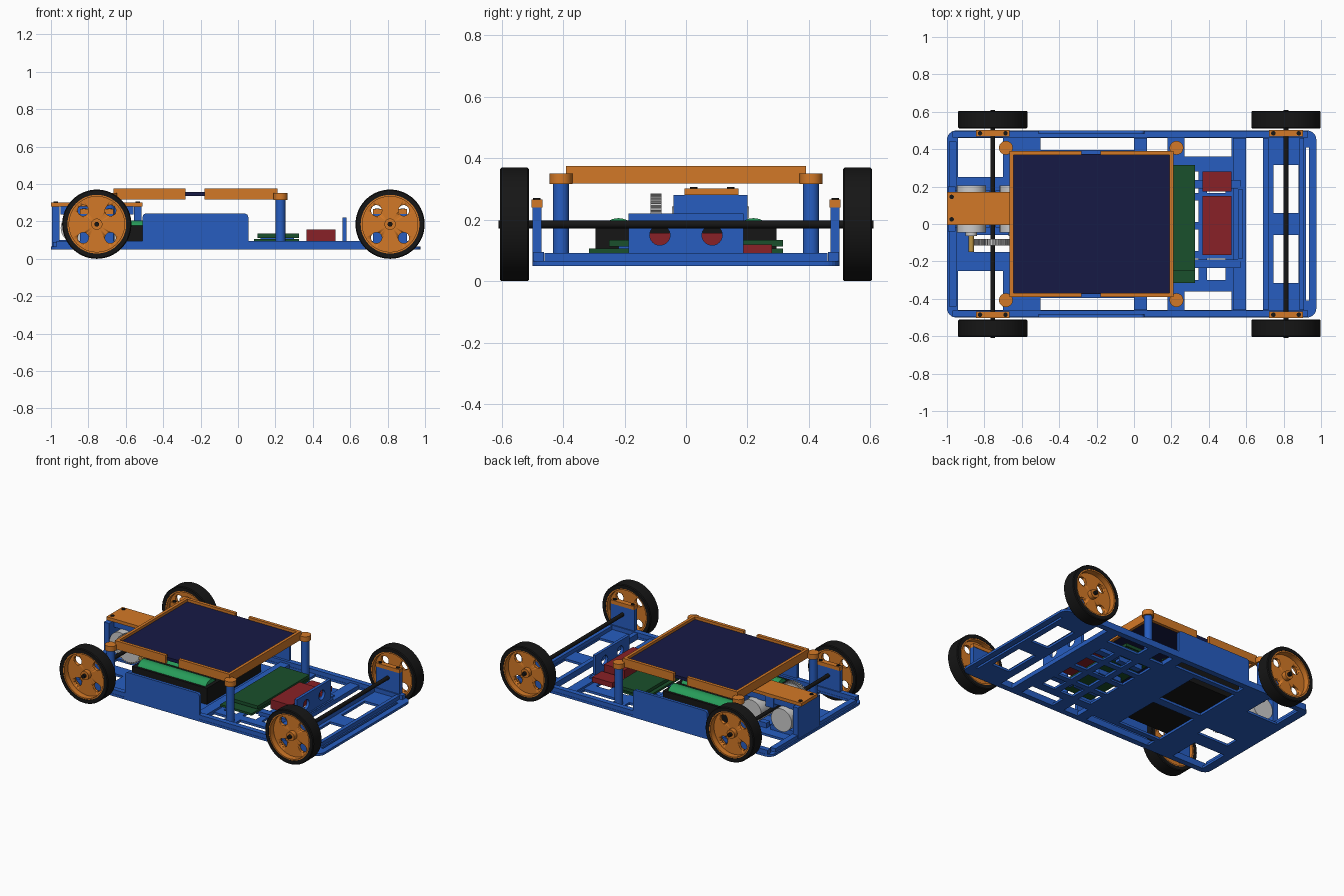
import bpy, bmesh, math
from mathutils import Matrix

if "Cube" in bpy.data.objects:
    bpy.data.objects.remove(bpy.data.objects["Cube"])


def material(name, c):
    m = bpy.data.materials.new(name)
    m.diffuse_color = (*c, 1)
    m.use_nodes = True
    m.node_tree.nodes["Principled BSDF"].inputs["Base Color"].default_value = m.diffuse_color
    return m


BLUE = material("blue", (0.02, 0.11, 0.53))
ORANGE = material("orange", (0.65, 0.19, 0.02))
BLACK = material("black", (0.008, 0.008, 0.008))
NAVY = material("navy", (0.008, 0.01, 0.06))
GREEN = material("board_green", (0.01, 0.08, 0.025))
CELL = material("cell_green", (0.02, 0.33, 0.1))
RED = material("red", (0.25, 0.015, 0.02))
BRASS = material("brass", (0.5, 0.3, 0.06))


def finish(name, bm, mat=None, smooth=False):
    bmesh.ops.recalc_face_normals(bm, faces=bm.faces)
    me = bpy.data.meshes.new(name)
    bm.to_mesh(me)
    bm.free()
    ob = bpy.data.objects.new(name, me)
    bpy.context.collection.objects.link(ob)
    if mat:
        me.materials.append(mat)
    if smooth:
        bpy.ops.object.select_all(action='DESELECT')
        bpy.context.view_layer.objects.active = ob
        ob.select_set(True)
        bpy.ops.object.shade_smooth_by_angle()
    return ob


def boxes(name, items, mat=None):
    """Each item is x0, x1, y0, y1, z0, z1."""
    bm = bmesh.new()
    for x0, x1, y0, y1, z0, z1 in items:
        bmesh.ops.create_cube(bm, size=1, matrix=Matrix.Translation(((x0+x1)/2, (y0+y1)/2, (z0+z1)/2))
                              @ Matrix.Diagonal((x1-x0, y1-y0, z1-z0, 1)))
    return finish(name, bm, mat)


def cyls(name, axis, items, mat=None, n=32):
    """Each item is centre, radius, length along the axis."""
    rot = {'x': Matrix.Rotation(math.pi/2, 4, 'Y'), 'y': Matrix.Rotation(math.pi/2, 4, 'X'),
           'z': Matrix.Identity(4)}[axis]
    bm = bmesh.new()
    for c, r, d in items:
        bmesh.ops.create_cone(bm, cap_ends=True, segments=n, radius1=r, radius2=r, depth=d,
                              matrix=Matrix.Translation(c) @ rot)
    return finish(name, bm, mat, True)


def lathe(name, profile, mat, n=64):
    bm = bmesh.new()
    rings = [[bm.verts.new((r*math.cos(a), y, r*math.sin(a))) for r, y in profile]
             for a in (2*math.pi*i/n for i in range(n))]
    k = len(profile)
    for i in range(n):
        a, b = rings[i], rings[(i+1) % n]
        for j in range(k):
            bm.faces.new((a[j], a[(j+1) % k], b[(j+1) % k], b[j]))
    return finish(name, bm, mat, True)


def modify(ob, kind, **kw):
    m = ob.modifiers.new(kind, kind)
    for key, v in kw.items():
        setattr(m, key, v)
    bpy.context.view_layer.objects.active = ob
    bpy.ops.object.modifier_apply(modifier=m.name)


def cut(ob, cutter):
    cutter.hide_render = True
    modify(ob, 'BOOLEAN', operation='DIFFERENCE', solver='EXACT', object=cutter)
    bpy.data.objects.remove(cutter)


def rounded(ob, axis, width):
    """Bevels only the edges that run along the axis."""
    bm = bmesh.new()
    bm.from_mesh(ob.data)
    es = [e for e in bm.edges if abs((e.verts[0].co-e.verts[1].co).normalized()[axis]) > .9
          and (axis == 2 or e.verts[0].co.z > .1)]
    bmesh.ops.bevel(bm, geom=es, offset=width, segments=6, profile=.5, affect='EDGES')
    bm.to_mesh(ob.data)
    bm.free()


# Floor plate with windows
plate = boxes("chassis_plate", [(-1, .975, -.5, .5, .05, .066)], BLUE)
rounded(plate, 2, .05)
holes = [(.6, .69, -.46, .46), (.92, .935, -.41, .41), (-.88, -.64, -.15, -.06)]
for x0, x1, y0, y1 in [(-.94, -.70, .25, .46), (-.5, 0, .395, .46), (.07, .18, .36, .46), (.27, .52, .36, .46),
                       (-.51, -.18, .03, .36), (.745, .88, .06, .315)]:
    holes += [(x0, x1, y0, y1), (x0, x1, -y1, -y0)]
for i in range(3):
    for j in range(4):
        x, y = .10+.145*i, -.30+.155*j
        holes.append((x, x+.10, y, y+.115))
cut(plate, boxes("window_cutter", [(*h, 0, .2) for h in holes]))

# Stiffening rails and cross bars
boxes("side_rails", [(-.97, .93, s*.48-.018, s*.48+.018, .06, .095) for s in (-1, 1)], BLUE)
boxes("cross_bars", [(.69, .72, -.46, .46, .06, .092), (.885, .91, -.46, .46, .06, .092),
                     (.53, .60, -.46, .46, .06, .08), (-.99, -.95, -.44, .44, .06, .09),
                     (.0, .07, -.46, .46, .06, .08), (.32, .57, -.235, -.19, .06, .09),
                     (.32, .57, .19, .235, .06, .09)], BLUE)

# Tall side walls
for s in (-1, 1):
    w = boxes("side_wall", [(-.51, .055, s*.49-.01, s*.49+.01, .052, .242)], BLUE)
    rounded(w, 1, .02)

# Axles, bearing posts and caps
AX = (-.755, .813)
cyls("axles", 'y', [((x, 0, .185), .013, 1.22) for x in AX], BLACK)
for x in AX:
    for s in (-1, 1):
        boxes("bearing_post", [(x-.09, x+.09, s*.485-.015, s*.485+.015, .055, .24)], BLUE)
        boxes("bearing_cap", [(x-.09, x+.09, s*.485-.018, s*.485+.018, .24, .265)], ORANGE)
        cyls("bearing_screws", 'z', [((x+d, s*.485, .266), .012, .008) for d in (-.068, .068)], BLACK, 16)

# Wheels: tyre and dished rim with four holes
tyre = lathe("tyre", [(.157, -.047), (.18, -.047), (.185, -.042), (.185, .042), (.18, .047), (.157, .047)], BLACK)
rim = lathe("rim", [(.012, -.045), (.03, -.045), (.03, -.015), (.148, -.015), (.148, -.045), (.158, -.045),
                    (.158, .044), (.148, .044), (.148, .004), (.03, .004), (.03, .034), (.012, .034)], ORANGE)
cut(rim, cyls("rim_cutter", 'y', [((a*.073, 0, b*.073), .029, .08) for a in (-1, 1) for b in (-1, 1)]))
first = True
for x in AX:
    for s in (1, -1):
        for ob in (tyre, rim):
            o = ob if first else ob.copy()
            if not first:
                bpy.context.collection.objects.link(o)
            o.location = (x, s*.558, .185)
            o.rotation_euler.z = 0 if s > 0 else math.pi
        first = False

# Solar panel, slotted frame, posts
boxes("solar_panel", [(-.65, .195, -.375, .375, .335, .357)], NAVY)
fr = [(-.665, -.645, -.39, .39, .317, .375), (.19, .21, -.39, .39, .317, .375)]
for s in (-1, 1):
    fr += [(x0, x1, s*.38-.011, s*.38+.011, .317, .375) for x0, x1 in ((-.665, -.28), (-.18, .21))]
boxes("panel_frame", fr, ORANGE)
corners = [(x, y) for x in (-.685, .227) for y in (-.407, .407)]
cyls("panel_posts", 'z', [((x, y, .187), .026, .262) for x, y in corners], BLUE)
cyls("post_caps", 'z', [((x, y, .333), .037, .035) for x, y in corners], ORANGE)

# Battery tray and cells
boxes("battery_tray", [(-.6, -.03, -.295, .295, .066, .115)]
      + [(-.6, -.03, y-.008, y+.008, .115, .178) for y in (-.287, -.15, 0, .15, .287)]
      + [(x-.012, x+.012, -.295, .295, .115, .178) for x in (-.588, -.042)], BLACK)
cyls("battery_cells", 'x', [((-.315, y, .142), .063, .52) for y in (-.22, -.075, .075, .22)], CELL)

# Circuit boards
boxes("main_board", [(.085, .325, -.315, .315, .092, .106), (.105, .325, -.25, .315, .112, .134)], GREEN)
boxes("board_supports", [(.12, .30, y-.02, y+.02, .06, .115) for y in (-.2, 0, .2)], BLUE)
boxes("driver_board", [(.365, .52, -.165, .15, .095, .157)], RED)
boxes("small_board", [(.365, .52, .175, .28, .085, .12)], RED)

# Sensor plate with two round openings
sensor = boxes("sensor_plate", [(.56, .58, -.187, .187, .06, .22)], BLUE)
cut(sensor, cyls("sensor_cutter", 'x', [((.57, y, .15), .033, .2) for y in (-.085, .085)]))
boxes("sensor_foot", [(.555, .59, -.2, .2, .06, .085)], BLUE)

# Motors, their bracket and cap
MX = (-.87, -.64)
cyls("motors", 'y', [((x, .08, .165), .078, .25) for x in MX])
cyls("motor_bosses", 'y', [((x, -.05, .165), .03, .03) for x in MX])
boxes("motor_bracket", [(-.995, -.955, -.04, .2, .06, .28), (-.555, -.515, -.04, .2, .06, .28),
                        (-.785, -.725, 0, .17, .21, .28)]
      + [(x-.1, x+.1, y-.02, y+.02, .06, .1) for x in MX for y in (0, .16)]
      + [(-.95, -.56, y-.012, y+.012, .238, .28) for y in (.02, .15)], BLUE)
boxes("motor_cap", [(-1, -.51, -.005, .17, .28, .302)], ORANGE)
cyls("cap_screws", 'z', [((x, y, .303), .012, .008) for x in (-.975, -.535) for y in (.025, .145)], BLACK, 16)

# Drive gear on the rear axle, pinions on the motors
gear = cyls("drive_gear", 'y', [((AX[0], -.097, .185), .09, .036)])
bm = bmesh.new()
for i in range(36):
    m = Matrix.Translation((AX[0], -.097, .185)) @ Matrix.Rotation(2*math.pi*i/36, 4, 'Y')
    bmesh.ops.create_cube(bm, size=1, matrix=m @ Matrix.Translation((.093, 0, 0)) @ Matrix.Diagonal((.014, .036, .008, 1)))
finish("gear_teeth", bm)
cyls("pinions", 'y', [((x, -.1, .165), .014, .1) for x in MX], BRASS, 16)
